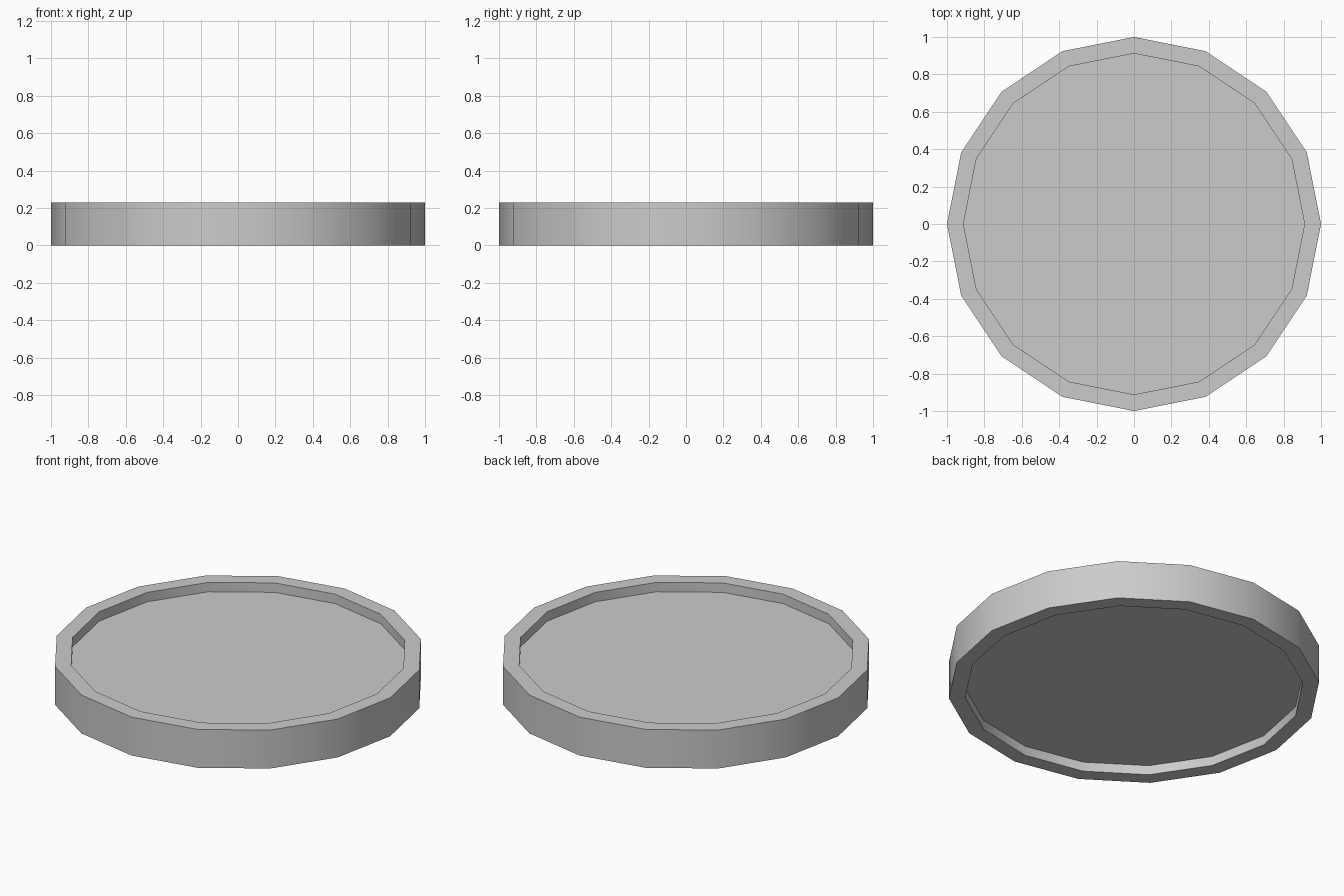
import bpy, bmesh, math

if "Cube" in bpy.data.objects:
    bpy.data.objects.remove(bpy.data.objects["Cube"])

SIDES = 16
HEIGHT = 0.228
R_OUT, R_IN = 1.0, 0.912
RECESS = 0.056

# Solid 16-sided disc standing on z = 0, with a corner on the x axis
bm = bmesh.new()
angles = [2 * math.pi * i / SIDES for i in range(SIDES)]
base = bm.faces.new([bm.verts.new((R_OUT * math.cos(a), R_OUT * math.sin(a), 0))
                     for a in angles])
ext = bmesh.ops.extrude_face_region(bm, geom=[base], use_keep_orig=True)
verts = [v for v in ext["geom"] if isinstance(v, bmesh.types.BMVert)]
bmesh.ops.translate(bm, verts=verts, vec=(0, 0, HEIGHT))
bmesh.ops.recalc_face_normals(bm, faces=bm.faces[:])

# Raised rim: inset both caps, then sink each into a shallow recess
caps = [f for f in bm.faces if abs(f.normal.z) > 0.9]
for cap in caps:
    inward = -cap.normal.copy()
    bmesh.ops.inset_region(bm, faces=[cap], use_even_offset=True,
                           thickness=(R_OUT - R_IN) * math.cos(math.pi / SIDES))
    walls = bmesh.ops.extrude_discrete_faces(bm, faces=[cap])
    bmesh.ops.translate(bm, verts=walls["faces"][0].verts[:], vec=inward * RECESS)
bmesh.ops.recalc_face_normals(bm, faces=bm.faces[:])

mesh = bpy.data.meshes.new("rimmed_disc")
bm.to_mesh(mesh)
bm.free()
disc = bpy.data.objects.new("rimmed_disc", mesh)
bpy.context.collection.objects.link(disc)

# Smooth side walls, sharp rim edges
bpy.context.view_layer.objects.active = disc
disc.select_set(True)
bpy.ops.object.shade_smooth_by_angle(angle=math.radians(30))
